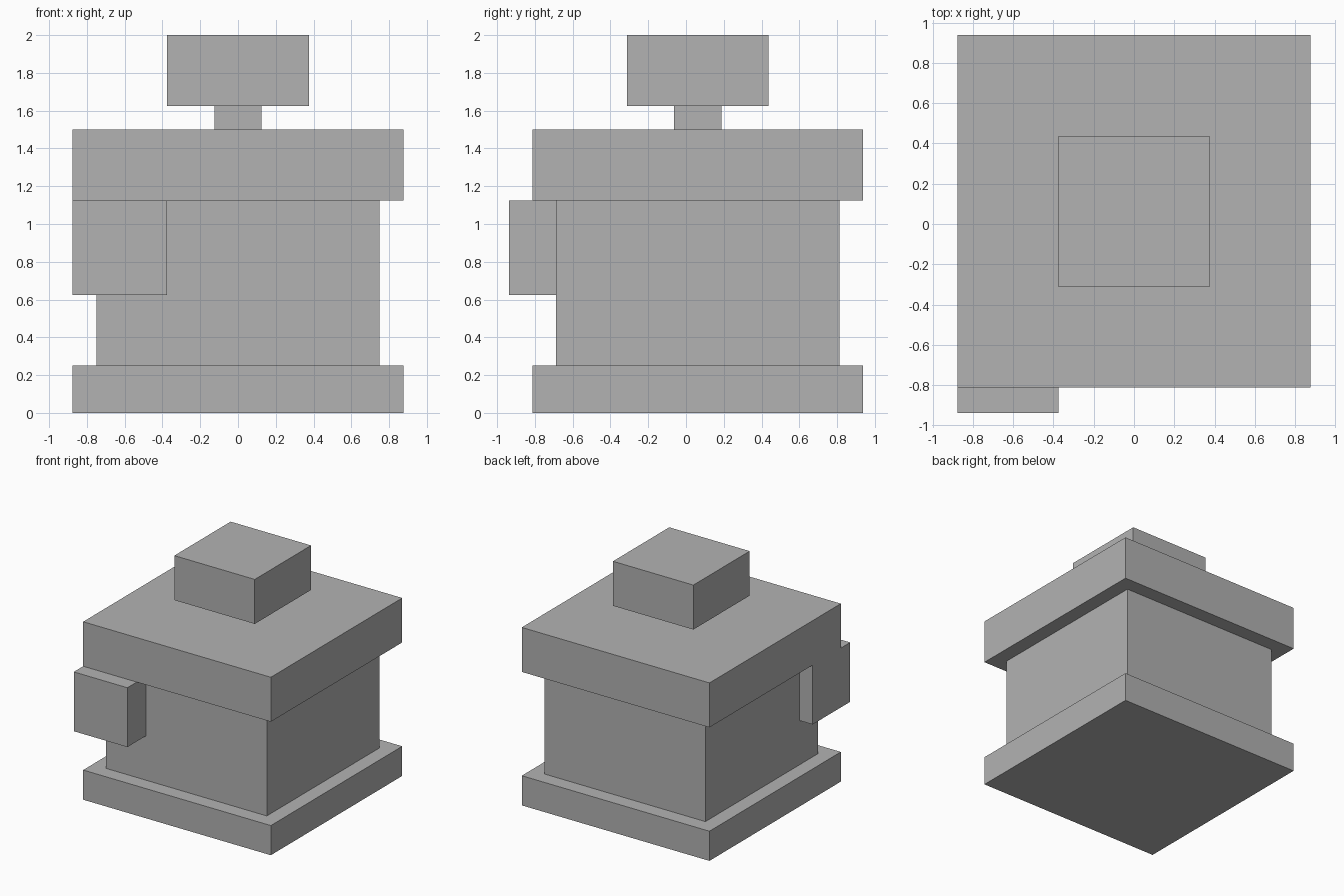
import bpy
from mathutils import Vector

cube = bpy.data.objects.get("Cube")
if cube:
    bpy.data.objects.remove(cube, do_unlink=True)

GREY = (0.448, 0.448, 0.448, 1)
grey = bpy.data.materials.new("plain grey")
grey.use_nodes = True
grey.diffuse_color = GREY
grey.node_tree.nodes["Principled BSDF"].inputs["Base Color"].default_value = GREY


def block(name, low, high):
    """Box spanning two opposite corners."""
    low, high = Vector(low), Vector(high)
    bpy.ops.mesh.primitive_cube_add(size=1, location=(low + high) / 2)
    ob = bpy.context.object
    ob.name = name
    ob.scale = high - low
    bpy.ops.object.transform_apply(location=False, rotation=False, scale=True)
    ob.data.materials.append(grey)


def tier(name, half, bottom, top, mid_y=0.0625):
    """Square block stacked on the shared vertical axis."""
    block(name, (-half, mid_y - half, bottom), (half, mid_y + half, top))


# Stacked square tiers from the ground up
tier("base_slab", 0.875, 0, 0.25)
tier("body", 0.75, 0.25, 1.125)
tier("lid", 0.875, 1.125, 1.5)
tier("knob_stem", 0.125, 1.5, 1.625)
tier("knob", 0.375, 1.625, 2)

# Block wrapped around the front right corner of the body
block("corner_block", (-0.875, -0.9375, 0.625), (-0.375, -0.4375, 1.125))
